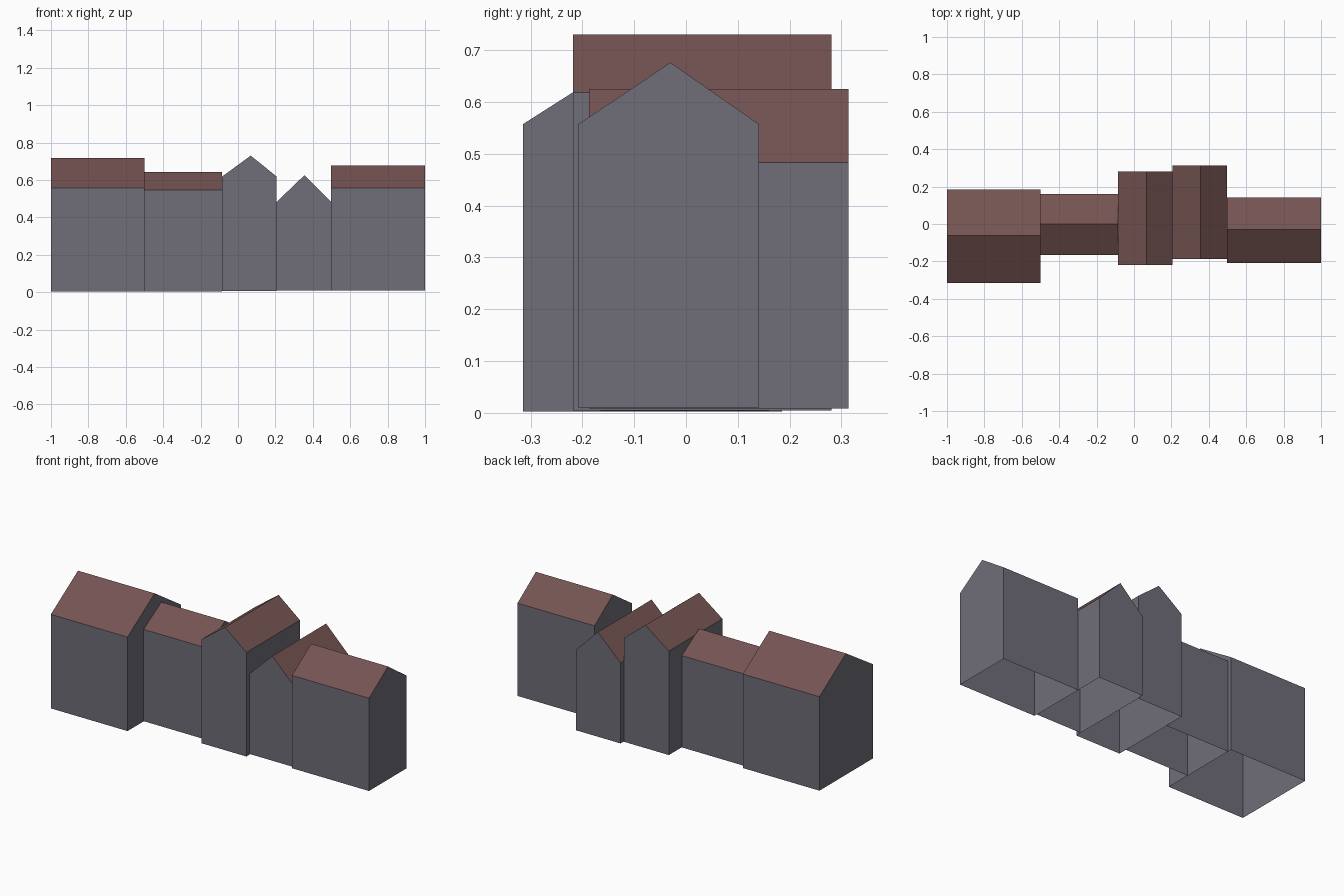
import bpy

if "Cube" in bpy.data.objects:
    bpy.data.objects.remove(bpy.data.objects["Cube"])

def material(name, rgb):
    m = bpy.data.materials.new(name)
    m.diffuse_color = (*rgb, 1)
    m.use_nodes = True
    m.node_tree.nodes["Principled BSDF"].inputs["Base Color"].default_value = m.diffuse_color
    return m

wall = material("slate_grey_wall", (0.162, 0.153, 0.188))
roof = material("brown_red_roof", (0.175, 0.088, 0.084))

def house(name, x0, x1, y0, y1, base, eave, ridge, along_x, mid):
    """Gabled house shell, open underneath; ridge runs along x or y at 'mid'."""
    # gable profile: (across, z), swept from one gable end to the other
    a0, a1, s0, s1 = (y0, y1, x0, x1) if along_x else (x0, x1, y0, y1)
    profile = [(a0, base), (a0, eave), (mid, ridge), (a1, eave), (a1, base)]
    verts = [((s, a, z) if along_x else (a, s, z)) for s in (s0, s1) for a, z in profile]
    faces = [(0, 1, 2, 3, 4), (9, 8, 7, 6, 5)]               # gable ends
    faces += [(i, i + 5, i + 6, i + 1) for i in range(4)]    # walls and slopes
    if along_x:
        faces = [f[::-1] for f in faces]
    mesh = bpy.data.meshes.new(name)
    mesh.from_pydata(verts, [], faces)
    mesh.materials.append(wall)
    mesh.materials.append(roof)
    mesh.update()
    # make the shell face outwards: the first slope must point up
    if mesh.polygons[3].normal.z < 0:
        mesh.flip_normals()
    # sloping faces are roof
    for p in mesh.polygons:
        p.material_index = 1 if p.normal.z > 0.1 else 0
    bpy.context.collection.objects.link(bpy.data.objects.new(name, mesh))

# terrace from left to right
house("left_house", -1.0, -0.5, -0.315, 0.185, 0.003, 0.557, 0.718, True, -0.062)
house("low_link_house", -0.5, -0.085, -0.165, 0.16, 0.004, 0.545, 0.643, True, 0.0)
house("tall_gable_house", -0.085, 0.207, -0.218, 0.281, 0.005, 0.618, 0.73, False, 0.068)
house("low_gable_house", 0.207, 0.498, -0.187, 0.314, 0.008, 0.483, 0.625, False, 0.355)
house("right_house", 0.498, 1.0, -0.208, 0.141, 0.01, 0.557, 0.676, True, -0.03)
